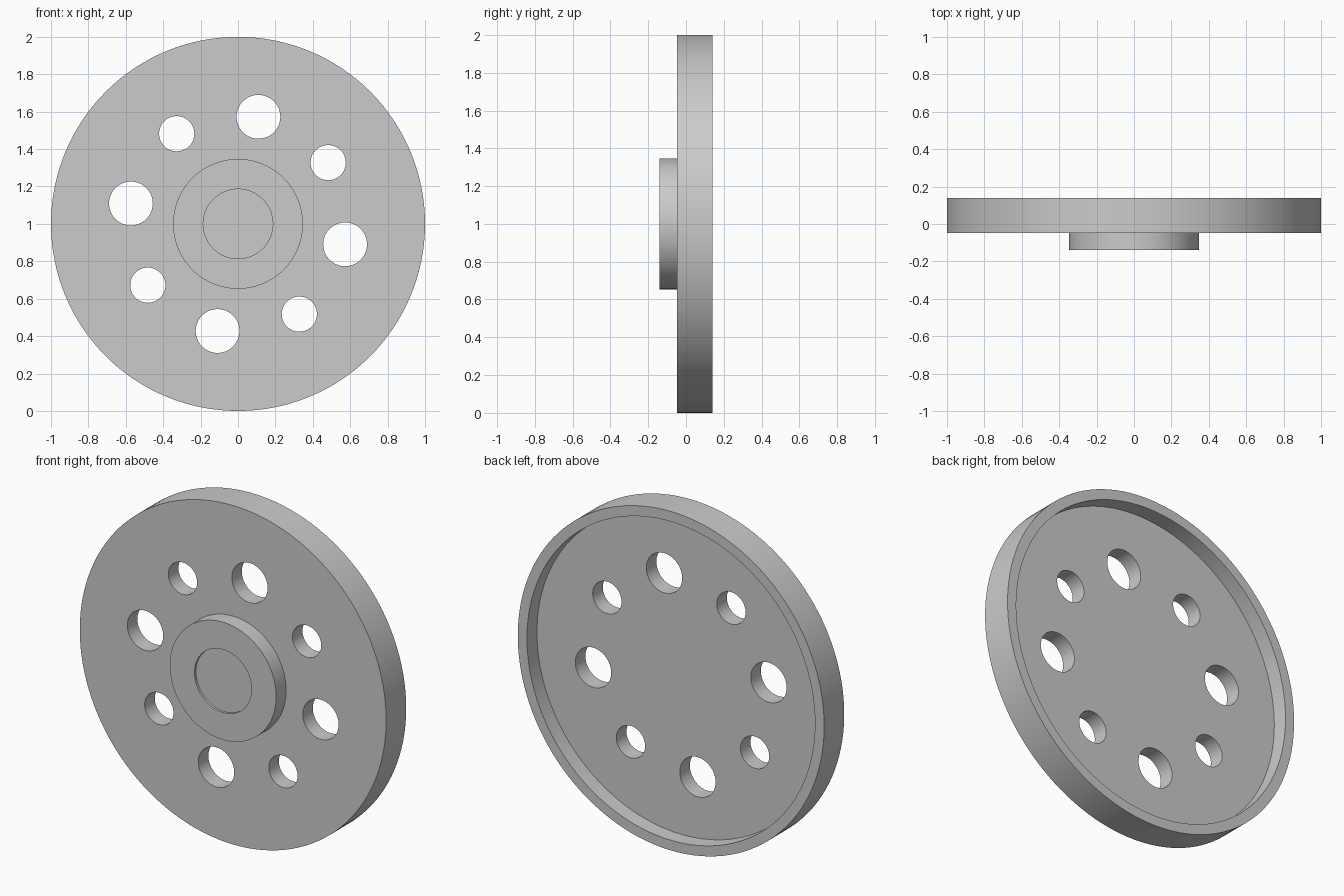
import bpy
import math
from mathutils import Matrix, Vector

cube = bpy.data.objects.get("Cube")
if cube:
    bpy.data.objects.remove(cube, do_unlink=True)

SIDES = 128
CENTRE_Z = 1.0

grey = bpy.data.materials.new("plain_grey")
grey.use_nodes = True
colour = (0.6, 0.6, 0.6, 1)
grey.diffuse_color = colour
grey.node_tree.nodes["Principled BSDF"].inputs["Base Color"].default_value = colour


def disc(name, radius, y0, y1, x=0.0, z=CENTRE_Z, sides=SIDES):
    """Cylinder lying along y between y0 and y1."""
    bpy.ops.mesh.primitive_cylinder_add(vertices=sides, radius=radius, depth=y1 - y0)
    obj = bpy.context.object
    obj.name = name
    obj.data.transform(Matrix.Rotation(math.pi / 2, 4, 'X'))
    obj.data.transform(Matrix.Translation(Vector((x, (y0 + y1) / 2, z))))
    obj.data.materials.append(grey)
    return obj


def combine(target, tool, operation):
    """Apply a boolean and remove the tool object."""
    mod = target.modifiers.new("boolean", 'BOOLEAN')
    mod.operation = operation
    mod.solver = 'EXACT'
    mod.object = tool
    bpy.context.view_layer.objects.active = target
    bpy.ops.object.modifier_apply(modifier=mod.name)
    bpy.data.objects.remove(tool, do_unlink=True)


# Wheel disc with a raised hub on the front
wheel = disc("wheel_disc", 1.0, -0.047, 0.14)
combine(wheel, disc("hub", 0.347, -0.14, 0.0), 'UNION')

# Shallow hub pocket and wide recess in the back
combine(wheel, disc("hub_pocket", 0.186, -0.3, -0.126), 'DIFFERENCE')
combine(wheel, disc("back_recess", 0.94, 0.047, 0.3), 'DIFFERENCE')

# Ring of alternating large and small through holes
for i in range(8):
    angle = math.radians(34.2 + 45 * i)
    radius = 0.117 if i % 2 else 0.094
    hole = disc("hole", radius, -0.4, 0.4, 0.583 * math.cos(angle),
                CENTRE_Z + 0.583 * math.sin(angle), 64)
    combine(wheel, hole, 'DIFFERENCE')

# Smooth round walls, crisp rims
bpy.ops.object.select_all(action='DESELECT')
wheel.select_set(True)
bpy.context.view_layer.objects.active = wheel
bpy.ops.object.shade_smooth_by_angle(angle=math.radians(30))
